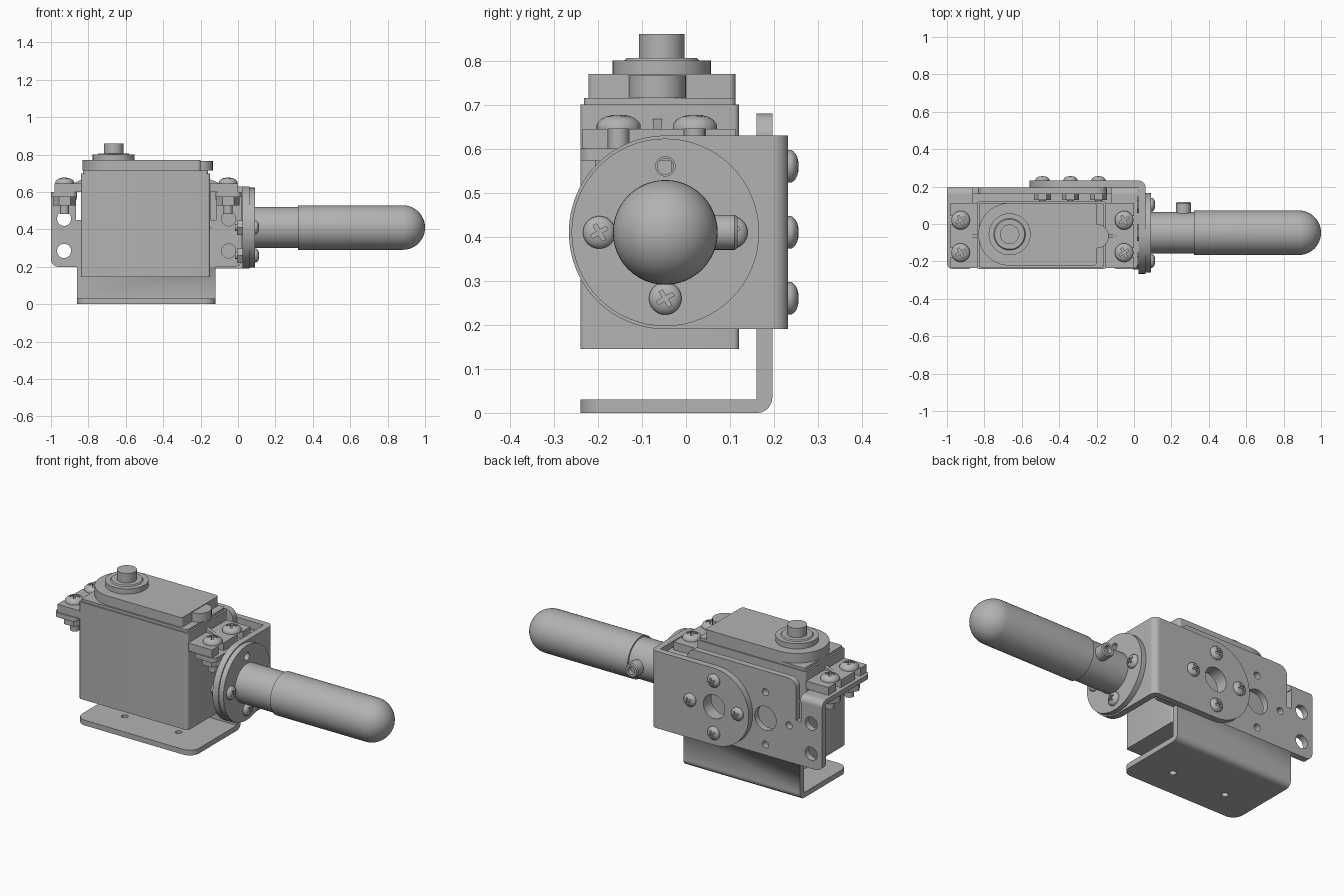
import bpy, bmesh, math
from mathutils import Vector, Matrix

if "Cube" in bpy.data.objects:
    bpy.data.objects.remove(bpy.data.objects["Cube"])

grey = bpy.data.materials.new("metal_grey")
grey.use_nodes = True
grey.diffuse_color = (0.45, 0.45, 0.45, 1)
grey.node_tree.nodes["Principled BSDF"].inputs["Base Color"].default_value = (0.45, 0.45, 0.45, 1)

CX = -0.49           # middle of the motor and its bracket
PY, PZ = -0.047, 0.41  # axis of the arm
T = 0.036            # sheet thickness
BACK = 0.16          # inner face of the back sheet


def add(name, mesh, matrix=None):
    obj = bpy.data.objects.new(name, mesh)
    bpy.context.collection.objects.link(obj)
    if matrix:
        obj.matrix_world = matrix
    if not mesh.materials:
        mesh.materials.append(grey)
    mesh.shade_smooth()
    mesh.set_sharp_from_angle(angle=math.radians(35))
    return obj


def circle(u, v, r, n=32):
    return [(u + r * math.cos(2 * math.pi * i / n), v + r * math.sin(2 * math.pi * i / n)) for i in range(n)]


def rounded(corners, steps=16):
    """Outline from (u, v[, radius]) corners with true arc fillets."""
    out, n = [], len(corners)
    for i, c in enumerate(corners):
        p = Vector(c[:2])
        r = c[2] if len(c) > 2 else 0
        if not r:
            out.append(tuple(p))
            continue
        a = (Vector(corners[i - 1][:2]) - p).normalized()
        b = (Vector(corners[(i + 1) % n][:2]) - p).normalized()
        half = a.angle(b) / 2
        centre = p + (a + b).normalized() * r / math.sin(half)
        s = (p + a * r / math.tan(half) - centre).normalized()
        e = (p + b * r / math.tan(half) - centre).normalized()
        out += [tuple(centre + s.slerp(e, k / steps) * r) for k in range(steps + 1)]
    return out


def rect(u0, u1, v0, v1, r=0):
    return rounded([(u0, v0, r), (u1, v0, r), (u1, v1, r), (u0, v1, r)], 6)


AXES = {"x": ((0, 1, 0), (0, 0, 1), (1, 0, 0)),
        "y": ((1, 0, 0), (0, 0, 1), (0, -1, 0)),
        "z": ((1, 0, 0), (0, 1, 0), (0, 0, 1))}


def plate(name, axis, lo, hi, outline, holes=()):
    """Extrude a flat outline with holes between lo and hi along an axis."""
    cu = bpy.data.curves.new(name, "CURVE")
    cu.dimensions, cu.fill_mode, cu.extrude = "2D", "BOTH", (hi - lo) / 2
    for loop in [outline, *holes]:
        sp = cu.splines.new("POLY")
        sp.points.add(len(loop) - 1)
        for pt, (u, v) in zip(sp.points, loop):
            pt.co = (u, v, 0, 1)
        sp.use_cyclic_u = True
    tmp = bpy.data.objects.new("outline_helper", cu)
    mesh = bpy.data.meshes.new_from_object(tmp)
    bpy.data.objects.remove(tmp)
    mesh.name = name
    m = Matrix(AXES[axis]).transposed().to_4x4()
    m.translation = Vector([abs(k) for k in AXES[axis][2]]) * (lo + hi) / 2
    mesh.transform(m)
    bm = bmesh.new()
    bm.from_mesh(mesh)
    bmesh.ops.remove_doubles(bm, verts=bm.verts, dist=1e-5)
    bmesh.ops.recalc_face_normals(bm, faces=bm.faces)
    bm.to_mesh(mesh)
    bm.free()
    return add(name, mesh)


def place(at, direction):
    return Matrix.Translation(at) @ Vector(direction).to_track_quat("Z", "Y").to_matrix().to_4x4()


def lathe(name, profile, at, direction, n=40):
    """Spin a (radius, height) profile about a direction."""
    bm = bmesh.new()
    vs = [bm.verts.new((r, 0, h)) for r, h in profile]
    es = [bm.edges.new(p) for p in zip(vs, vs[1:])]
    bmesh.ops.spin(bm, geom=vs + es, axis=(0, 0, 1), cent=(0, 0, 0), angle=2 * math.pi, steps=n)
    bmesh.ops.remove_doubles(bm, verts=bm.verts, dist=1e-5)
    bmesh.ops.recalc_face_normals(bm, faces=bm.faces)
    mesh = bpy.data.meshes.new(name)
    bm.to_mesh(mesh)
    bm.free()
    return add(name, mesh, place(at, direction))


def rod(name, r, h0, h1, at, direction, n=32):
    return lathe(name, [(0, h0), (r, h0), (r, h1), (0, h1)], at, direction, n)


# Shared screw head of unit radius with a cross recess
dome = [(0, 0), (1, 0), (1, .2)] + [(math.cos(a) * .95, .2 + .45 * math.sin(a)) for a in (.3, .6, .9, 1.2)] + [(0, .65)]
head = lathe("screw_head", dome, (0, 0, 0), (0, 0, 1), 32)
arm, w = 0.55, 0.12
cross = plate("cross_cutter", "z", .3, 1, [(-arm, -w), (-w, -w), (-w, -arm), (w, -arm), (w, -w), (arm, -w),
                                           (arm, w), (w, w), (w, arm), (-w, arm), (-w, w), (-arm, w)])
cut = head.modifiers.new("cross", "BOOLEAN")
cut.operation, cut.object, cut.solver = "DIFFERENCE", cross, "EXACT"
bpy.context.view_layer.update()
head_mesh = bpy.data.meshes.new_from_object(head.evaluated_get(bpy.context.evaluated_depsgraph_get()))
for o in (head, cross):
    bpy.data.objects.remove(o)


def bolt(name, at, direction, r, nut_r, nut_from, nut_to, end):
    """Screw with its head at a point facing a direction, and a hex nut below."""
    turn = Matrix.Rotation(math.radians(30), 4, "Z") @ Matrix.Scale(r, 4)
    add(name + "_head", head_mesh, place(at, direction) @ turn)
    rod(name + "_shank", r * .48, -end, .005, at, direction, 20)
    rod(name + "_nut", nut_r, -nut_to, -nut_from, at, direction, 6)


# Motor case, lid and output shaft
plate("motor_case", "z", .145, .70, rect(CX - .35, CX + .34, -.24, .12, .012))
plate("motor_rim", "z", .70, .715, rect(CX - .34, CX + .33, -.232, .112, .012))
plate("motor_lid", "z", .715, .77, rounded([(-.832, -.222, .166), (-.2, -.222, .015), (-.2, .112, .015), (-.832, .112, .166)]))
rod("lid_boss", .065, .715, .766, (-.2, -.065, 0), (0, 0, 1))
SHAFT = (-.665, -.055, 0)
lathe("shaft_collar", [(0, .77), (.112, .77), (.112, .80), (.085, .80), (.08, .806), (0, .806)], SHAFT, (0, 0, 1))
rod("output_shaft", .052, .80, .86, SHAFT, (0, 0, 1))

# Motor ears, bracket tabs and ear bolts on both ends
BOLT_Y = (-.153, .02)
for side, s in (("right", -1), ("left", 1)):
    outline = [(.34, -.235), (.49, -.235)]
    for y in BOLT_Y:
        outline += [(.49, y - .024), (.40, y - .024), (.40, y + .024), (.49, y + .024)]
    outline += [(.49, .112), (.34, .112)]
    plate(side + "_motor_ear", "z", .60, .645, [(CX + s * d, y) for d, y in outline])
    plate(side + "_ear_rib", "y", -.075, -.055, [(CX + s * d, z) for d, z in ((.33, .64), (.41, .64), (.33, .672))])
    tab = rounded([(.37, -.24, .03), (.51, -.24, .03), (.51, BACK), (.37, BACK)])
    plate(side + "_tab", "z", .573, .60, [(CX + s * d, y) for d, y in tab])
    span = sorted((CX + s * .37, CX + s * .51))
    plate(side + "_tab_bend", "x", *span, rounded([(BACK, .56), (BACK + T, .56), (BACK + T, .60, .035), (BACK, .60)]))
    for y in BOLT_Y:
        bolt(side + "_ear_bolt", (CX + s * .437, y, .645), (0, 0, 1), .05, .062, .072, .118, .163)

# Main bracket: foot plate, bend and back sheet
plate("foot_plate", "z", 0, .03, rounded([(CX - .37, -.24, .06), (CX + .37, -.24, .06), (CX + .37, BACK), (CX - .37, BACK)]),
      [circle(CX + d, -.08, .018) for d in (-.17, .17)])
plate("foot_bend", "x", CX - .37, CX + .37, rounded([(BACK, 0), (BACK + T, 0, .035), (BACK + T, .04), (BACK, .04)]))
half = [(.37, .04), (.37, .2), (.51, .2, .04), (.51, .56), (.375, .56), (.375, .45), (.345, .45), (.345, .68, .05)]
sheet = [(CX + c[0], *c[1:]) for c in half] + [(CX - c[0], *c[1:]) for c in reversed(half)]
holes = [circle(CX + s * .44, z, .038) for s in (-1, 1) for z in (.285, .457)]
for s in (-1, 1):
    holes.append(circle(CX + s * .15, PZ, .068))
holes += [circle(CX - .15, PZ + d, .02) for d in (-.15, .15)] + [circle(CX - .3, PZ, .02)]
plate("back_sheet", "y", BACK, BACK + T, rounded(sheet), holes)

# Swing bracket: two round-ended plates joined by a bend
Y1, X1, R = BACK + T, .025, .219
plate("swing_back_plate", "y", Y1, Y1 + T,
      rounded([(-.56, PZ - R - .001, R), (X1, PZ - R - .001), (X1, PZ + R + .001), (-.56, PZ + R + .001, R)]),
      [circle(CX + .15, PZ, .068)])
plate("swing_bend", "z", PZ - R - .001, PZ + R + .001, rounded([(X1, Y1), (X1 + T, Y1), (X1 + T, Y1 + T, .035), (X1, Y1 + T)]))
plate("swing_side_plate", "x", X1, X1 + T,
      rounded([(PY - R, PZ - R - .001, R), (Y1, PZ - R - .001), (Y1, PZ + R + .001), (PY - R, PZ + R + .001, R)]),
      [circle(PY, PZ + .15, .018)])
for dx, dz in ((.15, 0), (-.15, 0), (0, .15), (0, -.15)):
    bolt("back_bolt", (CX + .15 + dx, Y1 + T, PZ + dz), (0, 1, 0), .037, .045, 2 * T, .105, .11)

# Flange disc with three bolts and one open hole
plate("flange_disc", "x", X1 + T, .09, circle(PY, PZ, .213, 64), [circle(PY, PZ + .15, .022)])
for dy, dz in ((.15, 0), (-.15, 0), (0, -.15)):
    bolt("flange_bolt", (.09, PY + dy, PZ + dz), (1, 0, 0), .037, .045, .065, .095, .105)

# Arm with a socket, a round-ended grip and a clamping screw
rod("arm_socket", .11, .088, .34, (0, PY, PZ), (1, 0, 0), 48)
tip = [(.119 * math.cos(a), .881 + .119 * math.sin(a)) for a in (math.pi / 2 * i / 12 for i in range(13))]
lathe("arm_grip", [(0, .32), (.119, .32)] + tip, (0, PY, PZ), (1, 0, 0), 48)
lathe("clamp_screw", [(0, .04), (.04, .04), (.04, .11), (.035, .117), (.022, .117), (.022, .09), (0, .09)],
      (.265, 0, PZ), (0, 1, 0), 24)
